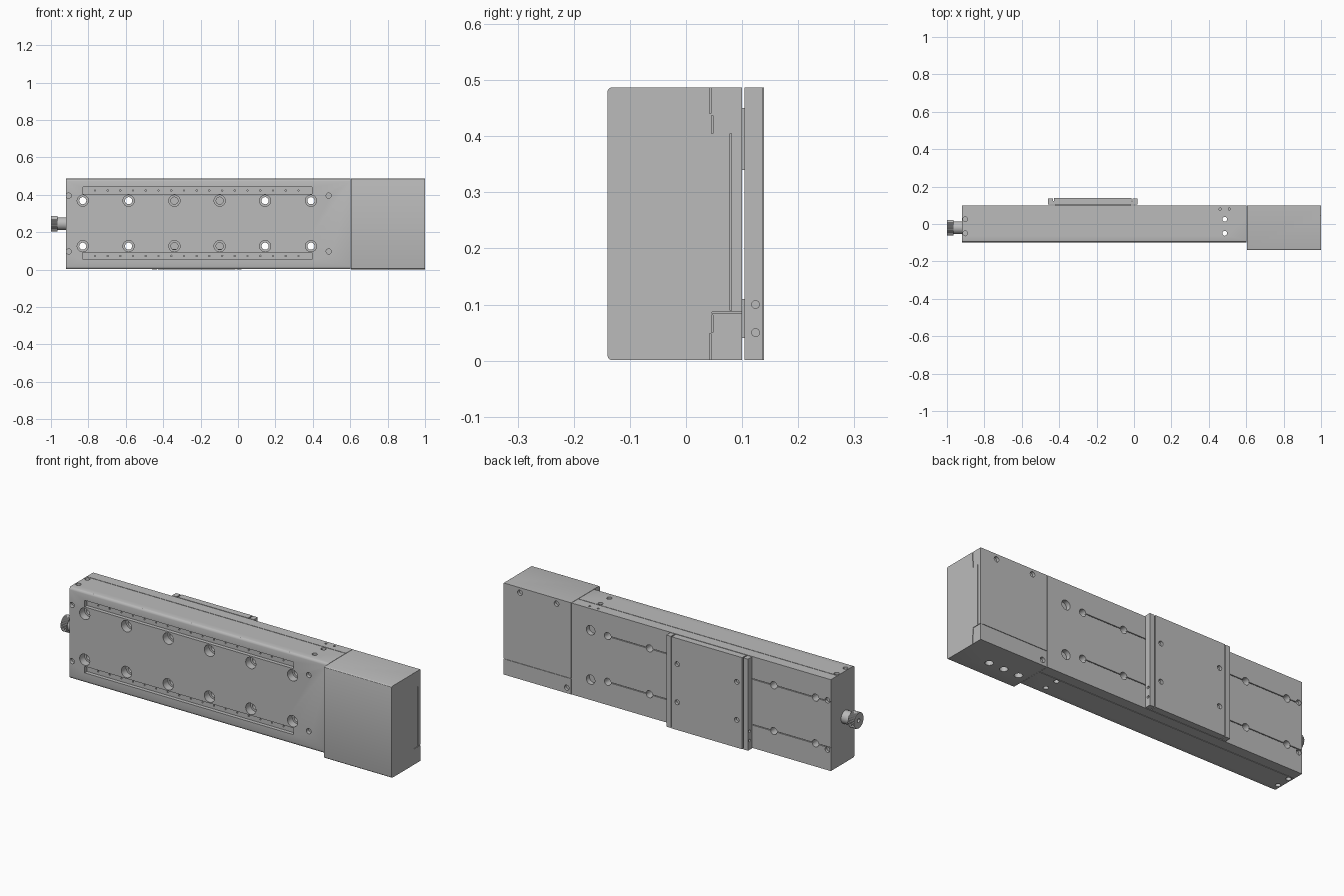
import bpy, bmesh, math
from mathutils import Matrix, Vector

old = bpy.data.objects.get("Cube")
if old:
    bpy.data.objects.remove(old, do_unlink=True)

grey = bpy.data.materials.new("machined_grey")
grey.use_nodes = True
grey.diffuse_color = (0.5, 0.5, 0.5, 1)
grey.node_tree.nodes["Principled BSDF"].inputs["Base Color"].default_value = (0.5, 0.5, 0.5, 1)

H = 0.487          # overall height
AXES = {"x": Matrix.Rotation(math.pi / 2, 4, "Y"),
        "y": Matrix.Rotation(math.pi / 2, 4, "X"),
        "z": Matrix.Identity(4)}


def box(bm, lo, hi):
    lo, hi = Vector(lo), Vector(hi)
    m = Matrix.Translation((lo + hi) / 2) @ Matrix.Diagonal((*(hi - lo), 1))
    bmesh.ops.create_cube(bm, size=1, matrix=m)


def drum(bm, axis, centre, r, length, sides=24):
    m = Matrix.Translation(centre) @ AXES[axis]
    bmesh.ops.create_cone(bm, cap_ends=True, segments=sides, radius1=r, radius2=r,
                          depth=length, matrix=m)


def finish(bm, name):
    me = bpy.data.meshes.new(name)
    bm.to_mesh(me)
    bm.free()
    ob = bpy.data.objects.new(name, me)
    me.materials.append(grey)
    bpy.context.collection.objects.link(ob)
    return ob


def soften(bm, width, test):
    """Round the edges whose midpoint passes the test."""
    edges = [e for e in bm.edges if test((e.verts[0].co + e.verts[1].co) / 2)]
    bmesh.ops.bevel(bm, geom=edges, offset=width, segments=3, profile=0.5, affect="EDGES")


def cut(ob, fill):
    """Subtract the shapes that fill() adds to an empty mesh."""
    bm = bmesh.new()
    fill(bm)
    tool = finish(bm, "cutter")
    tool.hide_render = True
    mod = ob.modifiers.new("cut", "BOOLEAN")
    mod.operation, mod.solver, mod.object = "DIFFERENCE", "EXACT", tool
    bpy.context.view_layer.objects.active = ob
    bpy.ops.object.modifier_apply(modifier=mod.name)
    bpy.data.objects.remove(tool, do_unlink=True)


def smooth(ob):
    bpy.ops.object.select_all(action="DESELECT")
    ob.select_set(True)
    bpy.context.view_layer.objects.active = ob
    bpy.ops.object.shade_smooth_by_angle(angle=math.radians(30))


# Long rail body with rounded front edges
bm = bmesh.new()
box(bm, (-0.92, -0.1, 0.002), (0.602, 0.1, H))
soften(bm, 0.014, lambda c: c.y < -0.09 and abs(c.z - H / 2) > 0.2 and abs(c.x) < 0.5)
body = finish(bm, "rail_body")

MOUNT_X = (-0.83, -0.585, -0.34, -0.098, 0.145, 0.39)
MOUNT_Z = (0.125, 0.368)


def counterbores(bm):
    for x in MOUNT_X:
        for z in MOUNT_Z:
            drum(bm, "y", (x, -0.1, z), 0.03, 0.08)
    for z in (0.0725, 0.4225):            # front slots
        box(bm, (-0.83, -0.2, z - 0.0175), (0.395, -0.08, z + 0.0175))
    for x in (-0.905, 0.485):             # front corner screws
        for z in (0.097, 0.395):
            drum(bm, "y", (x, -0.1, z), 0.014, 0.04, 16)
    for z in (0.11, 0.372):               # back dowel holes
        drum(bm, "y", (0.49, 0.1, z), 0.025, 0.05)
        drum(bm, "y", (-0.9, 0.1, z), 0.014, 0.03, 16)


def through_holes(bm):
    for x in MOUNT_X:
        for z in MOUNT_Z:
            drum(bm, "y", (x, 0, z), 0.019, 0.3)
    for z in (0.0725, 0.4225):            # pin holes on the slot floor
        for i in range(17):
            drum(bm, "y", (-0.765 + i * 0.068, -0.08, z), 0.004, 0.03, 8)


def cross_holes(bm):
    for y in (-0.05, 0.025):
        drum(bm, "z", (0.485, y, H / 2), 0.013, 0.8, 16)
        for z in (0, H):
            drum(bm, "z", (-0.902, y, z), 0.013, 0.04, 16)
    for x in (0.46, 0.51):
        drum(bm, "z", (x, 0.08, H), 0.006, 0.03, 10)


def seams(bm):
    for z in MOUNT_Z:                     # guide slits on the back
        box(bm, (-0.93, 0.094, z - 0.002), (0.39, 0.12, z + 0.002))
    for z in (0.002, H):                  # cover joints on top and bottom
        box(bm, (-0.93, 0.042, z - 0.003), (0.61, 0.045, z + 0.003))


for step in (counterbores, through_holes, cross_holes, seams):
    cut(body, step)
smooth(body)

# Motor housing, deeper toward the front
bm = bmesh.new()
box(bm, (0.604, -0.14, 0.001), (1.0, 0.1, H))
soften(bm, 0.008, lambda c: c.y < -0.13 and abs(c.z - H / 2) > 0.2)
housing = finish(bm, "motor_housing")


def housing_holes(bm):
    for x in (0.655, 0.743, 0.83):
        drum(bm, "z", (x, -0.042, 0), 0.02, 0.05)
    for x, z in ((0.69, 0.46), (0.905, 0.46), (0.63, 0.03)):
        drum(bm, "y", (x, 0.1, z), 0.014, 0.03, 16)


def housing_seams(bm):
    g = 0.0015
    for y, z0, z1 in ((0.043, 0.44, 0.5), (0.047, 0.405, 0.437), (0.08, 0.089, 0.405),
                      (0.047, 0.05, 0.081), (0.043, -0.1, 0.048)):
        box(bm, (0.997, y - g, z0), (1.1, y + g, z1))
    box(bm, (0.997, 0.046, 0.084), (1.1, 0.12, 0.087))
    box(bm, (0.6, 0.097, 0.084), (0.99, 0.12, 0.087))


cut(housing, housing_holes)
cut(housing, housing_seams)
smooth(housing)

# Carriage plate and its end caps
bm = bmesh.new()
box(bm, (-0.427, 0.104, 0.001), (-0.013, 0.139, H))
plate = finish(bm, "carriage_plate")


def plate_holes(bm):
    for x in (-0.045, -0.395):
        for z in (0.148, 0.35):
            drum(bm, "y", (x, 0.139, z), 0.013, 0.03, 16)


cut(plate, plate_holes)
smooth(plate)

for name, x0, x1 in (("carriage_cap_right", -0.46, -0.433), ("carriage_cap_left", -0.007, 0.02)):
    bm = bmesh.new()
    box(bm, (x0, 0.104, 0.001), (x1, 0.137, H))
    cap = finish(bm, name)

    def cap_holes(bm):
        x = x0 if x0 < -0.2 else x1
        for z in (0.05, 0.1):
            drum(bm, "x", (x, 0.124, z), 0.007, 0.02, 16)
    cut(cap, cap_holes)
    smooth(cap)

# Bearing blocks and cap webs under the carriage
bm = bmesh.new()
for z0, z1 in ((0.04, 0.11), (0.34, 0.45)):
    box(bm, (-0.42, 0.095, z0), (-0.02, 0.105, z1))
for x in (-0.435, -0.015):
    box(bm, (x, 0.105, 0.004), (x + 0.01, 0.124, H - 0.004))
finish(bm, "carriage_bearings")

# Hand knob: plain collar and knurled head with a drilled centre
bm = bmesh.new()
drum(bm, "x", (-0.94, -0.02, 0.245), 0.034, 0.05, 32)
smooth(finish(bm, "knob_collar"))

bm = bmesh.new()
drum(bm, "x", (-0.982, -0.02, 0.245), 0.042, 0.036, 64)
for i, v in enumerate(sorted(bm.verts, key=lambda v: (v.co.x > -0.982,
                             math.atan2(v.co.z - 0.245, v.co.y + 0.02)))):
    if i % 2:                             # alternate ridges and grooves
        v.co.y = -0.02 + (v.co.y + 0.02) * 0.95
        v.co.z = 0.245 + (v.co.z - 0.245) * 0.95
head = finish(bm, "knob_head")
cut(head, lambda bm: drum(bm, "x", (-1.0, -0.02, 0.245), 0.01, 0.03, 16))
